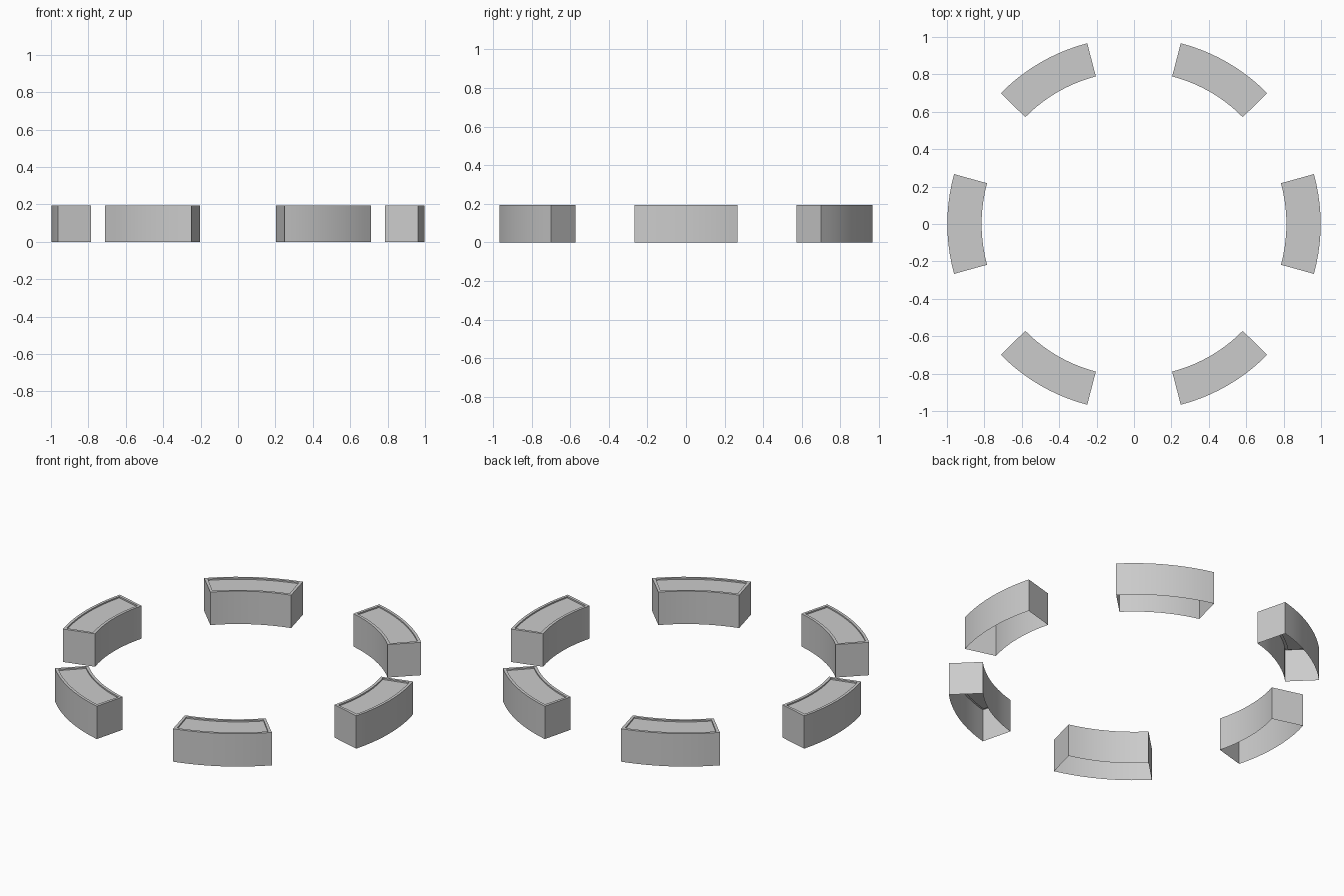
import bpy, bmesh
from math import sin, cos, radians

if "Cube" in bpy.data.objects:
    bpy.data.objects.remove(bpy.data.objects["Cube"])

R_IN, R_OUT = 0.815, 0.998
HALF = radians(15.5)
HEIGHT, RIM, DROP, STEPS = 0.195, 0.016, 0.008, 10


def outline(bm, centre, inset, z):
    """Closed loop of verts round one arc-shaped footprint."""
    ro, ri = R_OUT - inset, R_IN + inset
    half = HALF - inset / 0.9
    angles = [centre - half + 2 * half * i / STEPS for i in range(STEPS + 1)]
    pts = [(ro, a) for a in angles] + [(ri, a) for a in reversed(angles)]
    return [bm.verts.new((r * cos(a), r * sin(a), z)) for r, a in pts]


def bridge(bm, low, high):
    n = len(low)
    for i in range(n):
        j = (i + 1) % n
        bm.faces.new((low[i], low[j], high[j], high[i]))


def arc_block(name, centre):
    bm = bmesh.new()
    base = outline(bm, centre, 0, 0)
    top = outline(bm, centre, 0, HEIGHT)
    lip = outline(bm, centre, RIM, HEIGHT)
    floor = outline(bm, centre, RIM, HEIGHT - DROP)
    # outer walls, top rim and shallow recess; the underside stays open
    bridge(bm, base, top)
    bridge(bm, top, lip)
    bridge(bm, lip, floor)
    # recessed panel, facing down into the hollow
    for i in range(STEPS):
        k = 2 * STEPS + 1 - i
        bm.faces.new((floor[i], floor[k], floor[k - 1], floor[i + 1])).normal_flip()
    for f in bm.faces:
        f.smooth = False
    mesh = bpy.data.meshes.new(name)
    bm.to_mesh(mesh)
    bm.free()
    ob = bpy.data.objects.new(name, mesh)
    bpy.context.collection.objects.link(ob)
    bpy.context.view_layer.objects.active = ob
    ob.select_set(True)


# ring of six curved blocks
for n in range(6):
    arc_block(f"curved_block_{n + 1}", radians(60 * n))
bpy.ops.object.shade_smooth_by_angle(angle=radians(30))
